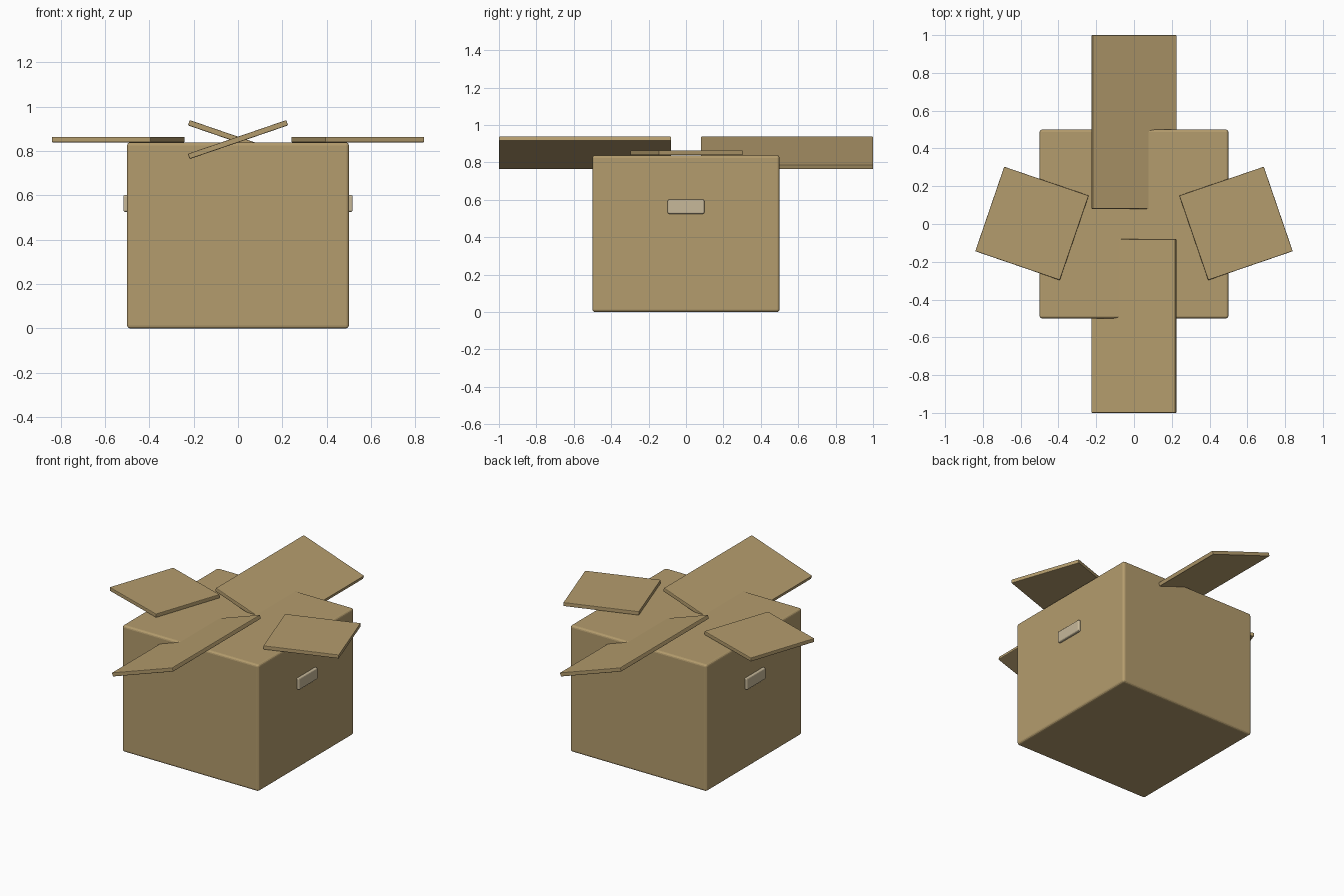
import bpy, bmesh, math
from mathutils import Matrix

if "Cube" in bpy.data.objects:
    bpy.data.objects.remove(bpy.data.objects["Cube"])


def material(name, rgb):
    m = bpy.data.materials.new(name)
    m.diffuse_color = (*rgb, 1.0)
    m.use_nodes = True
    m.node_tree.nodes["Principled BSDF"].inputs["Base Color"].default_value = m.diffuse_color
    return m


CARD = material("cardboard_brown", (0.456, 0.333, 0.153))
GRIP = material("pale_handle_tan", (0.57, 0.48, 0.32))


def rounded_box(name, size, loc, mat, bevel, segments=2, rot=(0, 0, 0)):
    """Box with softened edges, centred on loc."""
    bm = bmesh.new()
    bmesh.ops.create_cube(bm, size=1.0, matrix=Matrix.Diagonal((*size, 1.0)))
    bmesh.ops.bevel(bm, geom=bm.edges[:], offset=bevel, segments=segments,
                    profile=0.5, affect='EDGES')
    bmesh.ops.recalc_face_normals(bm, faces=bm.faces[:])
    me = bpy.data.meshes.new(name)
    bm.to_mesh(me)
    bm.free()
    me.materials.append(mat)
    ob = bpy.data.objects.new(name, me)
    ob.location = loc
    ob.rotation_euler = rot
    bpy.context.collection.objects.link(ob)
    return ob


HEIGHT = 0.838
FLAP_T = 0.025
FLAP_Z = 0.851
ANGLE = math.radians(18.9)

# closed carton body
rounded_box("carton_body", (1.0, 1.0, HEIGHT), (0, 0, HEIGHT / 2), CARD, 0.014, 3)

# long front and back flaps, rolled in opposite directions
for name, s in (("back_flap", 1), ("front_flap", -1)):
    rounded_box(name, (0.469, 0.92, FLAP_T), (0, s * 0.54, FLAP_Z), CARD,
                0.004, rot=(0, s * ANGLE, 0))

# square side flaps lying flat, twisted in mirror image, and side handles
for side, s in (("right", 1), ("left", -1)):
    rounded_box(side + "_flap", (0.473, 0.473, FLAP_T), (s * 0.54, 0.003, FLAP_Z),
                CARD, 0.004, rot=(0, 0, s * ANGLE))
    rounded_box(side + "_handle", (0.04, 0.196, 0.076), (s * 0.497, 0, 0.563),
                GRIP, 0.008, 3)
